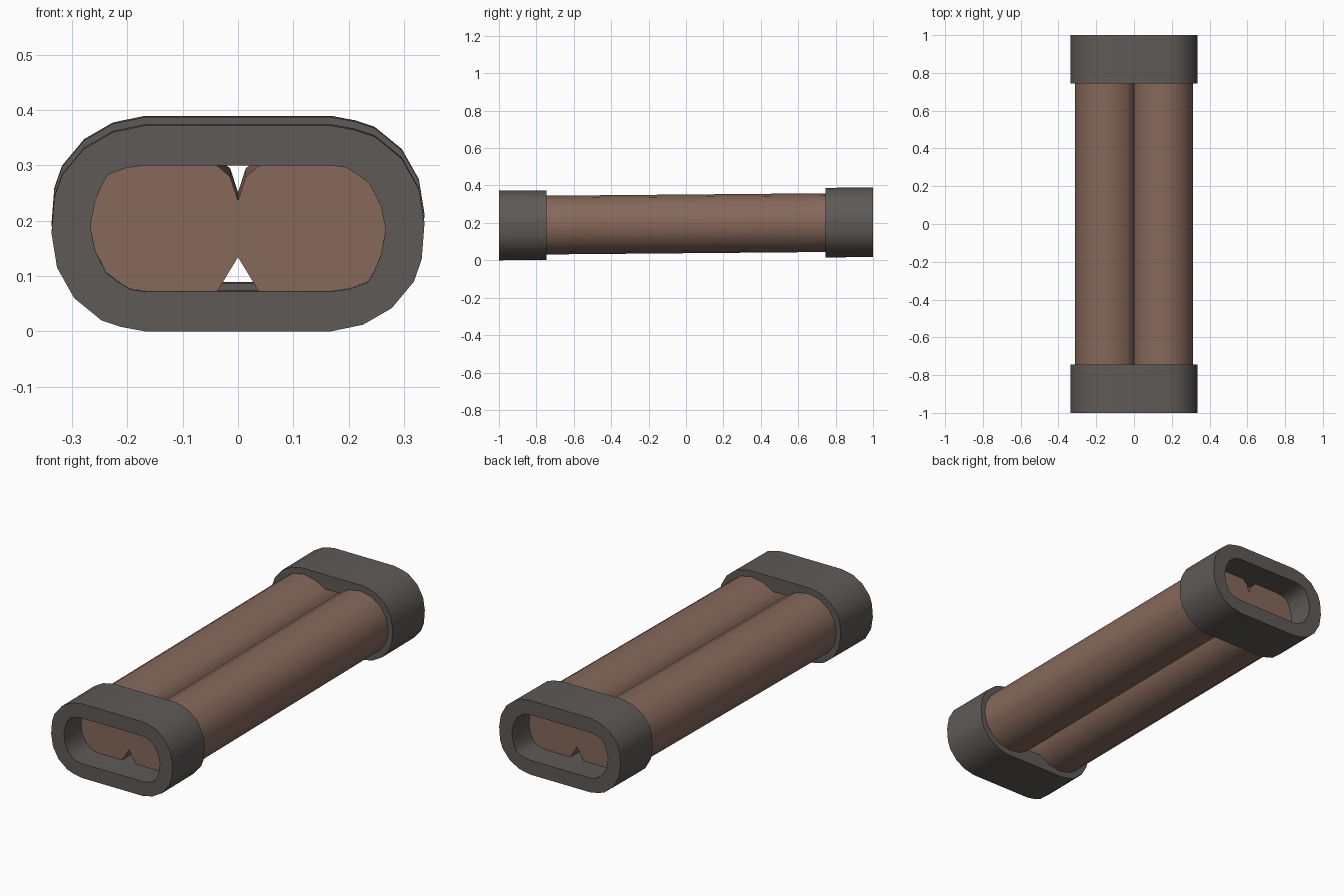
import bpy, bmesh, math

if "Cube" in bpy.data.objects:
    bpy.data.objects.remove(bpy.data.objects["Cube"])

MID = 0.186          # centre height of the section at the front end
RISE = 0.00875       # the whole model climbs gently towards the back


def material(name, rgb):
    m = bpy.data.materials.new(name)
    m.diffuse_color = (*rgb, 1)
    m.use_nodes = True
    m.node_tree.nodes["Principled BSDF"].inputs["Base Color"].default_value = m.diffuse_color
    return m


brown = material("brown", (0.24, 0.14, 0.105))
grey = material("dark grey", (0.112, 0.102, 0.094))


def extrude(name, loops, y0, y1, mat):
    """Extrude an x-z outline along y; a second loop cuts a matching hole."""
    bm = bmesh.new()
    rings = [[[bm.verts.new((x, y, z + (y + 1) * RISE)) for x, z in loop]
              for y in (y0, y1)] for loop in loops]
    for a, b in rings:
        n = len(a)
        for i in range(n):
            j = (i + 1) % n
            bm.faces.new((a[i], a[j], b[j], b[i]))
    for end in (0, 1):
        if len(rings) == 1:
            bm.faces.new(rings[0][end])
        else:
            o, h = rings[0][end], rings[1][end]
            n = len(o)
            for i in range(n):
                j = (i + 1) % n
                bm.faces.new((o[i], o[j], h[j], h[i]))
    bmesh.ops.recalc_face_normals(bm, faces=bm.faces)
    mesh = bpy.data.meshes.new(name)
    bm.to_mesh(mesh)
    bm.free()
    mesh.materials.append(mat)
    ob = bpy.data.objects.new(name, mesh)
    bpy.context.collection.objects.link(ob)
    bpy.ops.object.select_all(action='DESELECT')
    ob.select_set(True)
    bpy.context.view_layer.objects.active = ob
    bpy.ops.object.shade_smooth_by_angle(angle=math.radians(40))
    return ob


def half_turn(half):
    """Complete a section by turning its left half 180 degrees."""
    return half + [(-x, 2 * MID - z) for x, z in half]


# End caps: rounded sleeves with a through hole
outer = half_turn([(-.168, 0), (-.211, .008), (-.247, .020), (-.296, .060),
                   (-.327, .115), (-.337, .177), (-.332, .242), (-.318, .282),
                   (-.278, .330), (-.226, .360), (-.168, .372)])
inner = half_turn([(-.168, .072), (-.195, .076), (-.218, .090), (-.238, .106),
                   (-.258, .145), (-.267, .189), (-.258, .235), (-.247, .262),
                   (-.235, .283), (-.203, .295), (-.168, .300)])
extrude("front_cap", [outer, inner], -1, -.745, grey)
extrude("back_cap", [outer, inner], .745, 1, grey)

# Twin tubes, pressed together along the middle
tube = [(0, .133), (.037, .072), (.092, .038), (.157, .029), (.220, .042),
        (.272, .080), (.303, .130), (.313, .186), (.303, .242), (.272, .292),
        (.220, .330), (.157, .343), (.090, .330), (.040, .300), (.014, .278),
        (0, .235)]
for name, side in (("right_tube", 1), ("left_tube", -1)):
    extrude(name, [[(x * side, z) for x, z in tube]], -.865, .865, brown)
